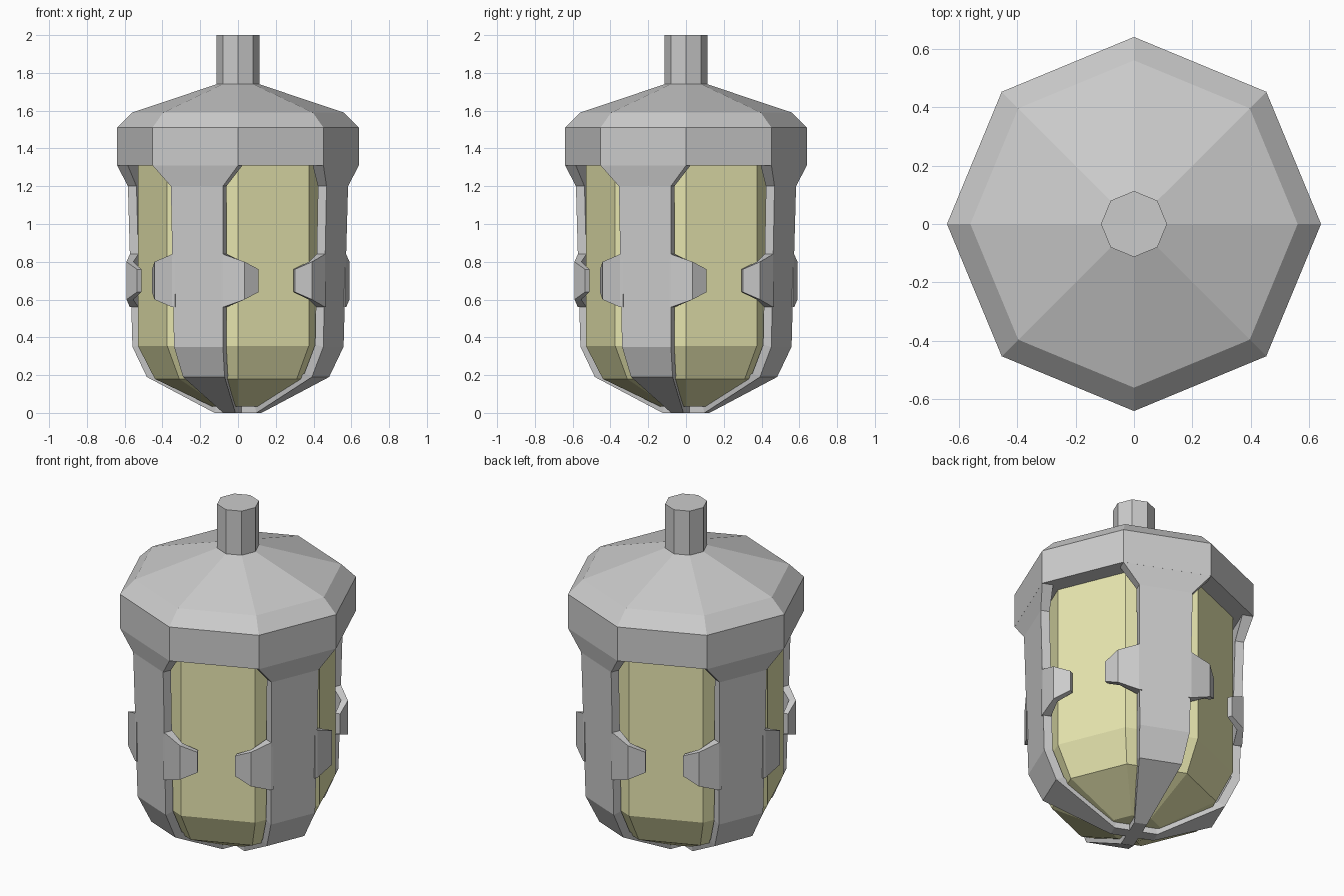
import bpy, bmesh
from math import cos, sin, radians

if "Cube" in bpy.data.objects:
    bpy.data.objects.remove(bpy.data.objects["Cube"])

def finish(bm, name, mat=None):
    bmesh.ops.recalc_face_normals(bm, faces=bm.faces)
    mesh = bpy.data.meshes.new(name)
    bm.to_mesh(mesh)
    bm.free()
    if mat:
        mesh.materials.append(mat)
    obj = bpy.data.objects.new(name, mesh)
    bpy.context.collection.objects.link(obj)
    return obj

def loft(bm, sections):
    """Bridge closed point loops and cap both ends."""
    rings = [[bm.verts.new(p) for p in s] for s in sections]
    n = len(rings[0])
    for a, b in zip(rings, rings[1:]):
        for i in range(n):
            j = (i + 1) % n
            bm.faces.new((a[i], a[j], b[j], b[i]))
    bm.faces.new(rings[0])
    bm.faces.new(rings[-1])

def octagon_body(name, profile, mat=None):
    bm = bmesh.new()
    loft(bm, [[(r * cos(radians(45 * k)), r * sin(radians(45 * k)), z)
               for k in range(8)] for r, z in profile])
    return finish(bm, name, mat)

yellow = bpy.data.materials.new("pale_yellow")
yellow.diffuse_color = (0.8, 0.79, 0.43, 1)
yellow.use_nodes = True
yellow.node_tree.nodes["Principled BSDF"].inputs["Base Color"].default_value = yellow.diffuse_color

# Cap with its stem, and the inner vessel
octagon_body("cap_and_stem", [(0.64, 1.31), (0.64, 1.51), (0.56, 1.59),
                              (0.113, 1.74), (0.113, 2.0)])
octagon_body("glass_vessel", [(0.14, 0.035), (0.44, 0.18), (0.53, 0.355),
                              (0.53, 1.33)], yellow)

# Strap sections: half width, outer distance, outer z, inner distance, inner z
STRAP = [(0.245, 0.591, 1.31, 0.53, 1.31), (0.149, 0.569, 1.20, 0.52, 1.20),
         (0.140, 0.547, 0.35, 0.50, 0.36), (0.119, 0.473, 0.19, 0.43, 0.21),
         (0.035, 0.120, 0.00, 0.11, 0.04), (0.035, 0.0, 0.00, 0.0, 0.04)]
# Clip sections: outer offset and distance, inner offset and distance, half height
CLIP = [(0.13, 0.559, 0.13, 0.51, 0.14), (0.147, 0.559, 0.147, 0.51, 0.14),
        (0.258, 0.532, 0.235, 0.503, 0.10), (0.306, 0.452, 0.285, 0.435, 0.06)]

# Four straps on alternate faces, each with a pair of clips round the corners
for k in range(4):
    ang = radians(-112.5 + 90 * k)

    def place(t, a, z):
        return (a * cos(ang) - t * sin(ang), a * sin(ang) + t * cos(ang), z)

    bm = bmesh.new()
    loft(bm, [[place(-w, ao, zo), place(w, ao, zo), place(w, ai, zi), place(-w, ai, zi)]
              for w, ao, zo, ai, zi in STRAP])
    for s in (-1, 1):
        loft(bm, [[place(s * to, ao, 0.7 - h), place(s * to, ao, 0.7 + h),
                   place(s * ti, ai, 0.7 + h), place(s * ti, ai, 0.7 - h)]
                  for to, ao, ti, ai, h in CLIP])
    finish(bm, f"frame_strap_{k + 1}")
